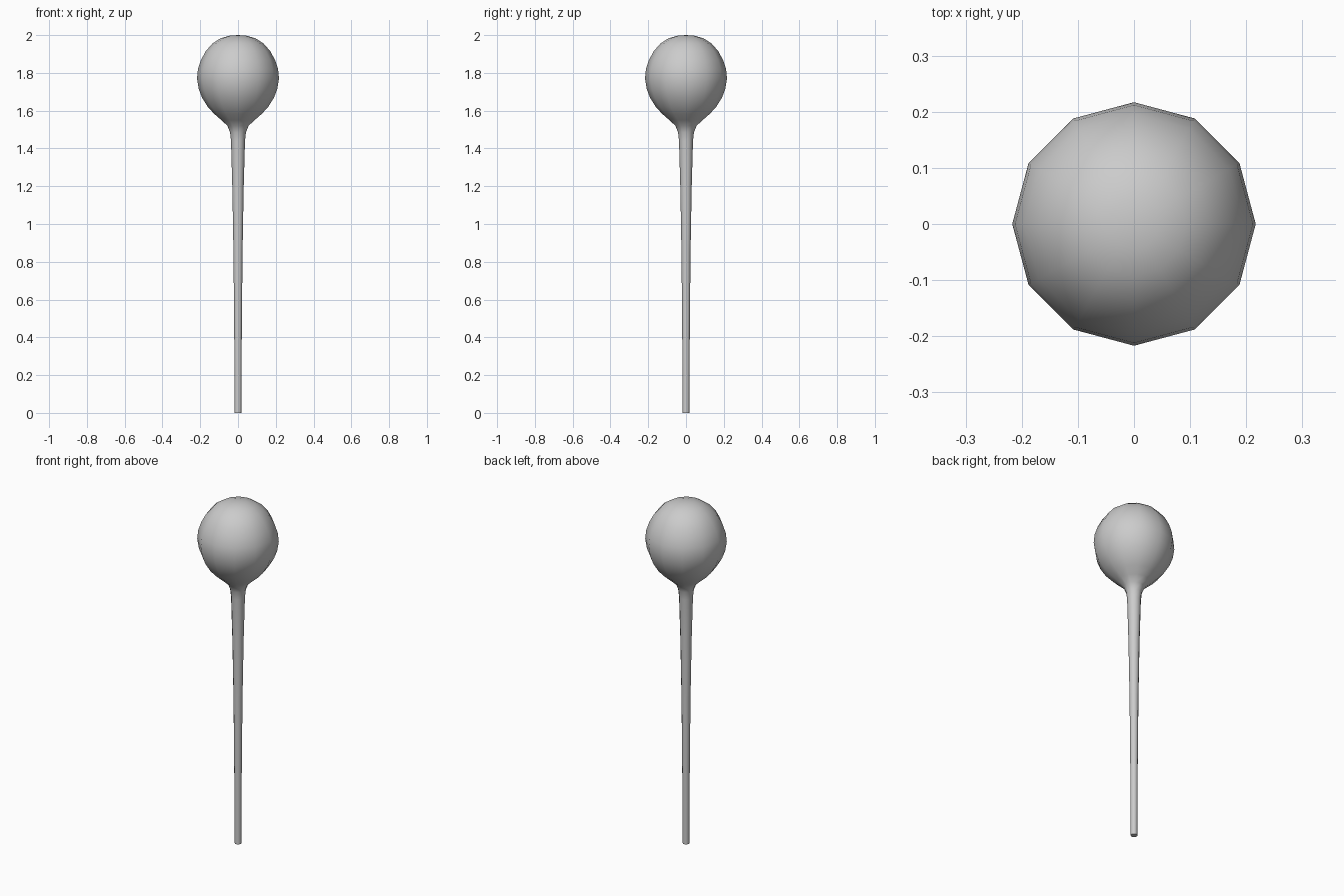
import bpy, bmesh, math

if "Cube" in bpy.data.objects:
    bpy.data.objects.remove(bpy.data.objects["Cube"])

SIDES = 12

# Half profile (radius, height) from the stem foot to the crown
PROFILE = [
    (0.018, 0.0), (0.020, 0.42), (0.024, 0.85), (0.030, 1.19), (0.037, 1.44),
    (0.042, 1.485), (0.056, 1.52), (0.088, 1.55), (0.126, 1.583), (0.160, 1.62),
    (0.190, 1.668), (0.208, 1.715), (0.217, 1.77), (0.212, 1.82), (0.196, 1.868),
    (0.171, 1.915), (0.136, 1.955), (0.093, 1.983), (0.045, 1.997),
]

grey = bpy.data.materials.new("light_grey")
grey.diffuse_color = (0.6, 0.6, 0.6, 1)
grey.use_nodes = True
grey.node_tree.nodes["Principled BSDF"].inputs["Base Color"].default_value = grey.diffuse_color

# Lathe the profile into one continuous stem and bulb
bm = bmesh.new()
rings = []
for r, z in PROFILE:
    rings.append([bm.verts.new((r * math.cos(a), r * math.sin(a), z))
                  for a in (2 * math.pi * i / SIDES for i in range(SIDES))])
for low, high in zip(rings, rings[1:]):
    for i in range(SIDES):
        j = (i + 1) % SIDES
        bm.faces.new((low[i], low[j], high[j], high[i]))

# Flat foot and shallow crown
bm.faces.new(rings[0][::-1])
tip = bm.verts.new((0, 0, 2.0))
for i in range(SIDES):
    bm.faces.new((rings[-1][i], rings[-1][(i + 1) % SIDES], tip))

mesh = bpy.data.meshes.new("bulb_on_stem")
bm.to_mesh(mesh)
bm.free()
mesh.materials.append(grey)
obj = bpy.data.objects.new("bulb_on_stem", mesh)
bpy.context.collection.objects.link(obj)

# Smooth sides with a crisp edge around the foot
bpy.context.view_layer.objects.active = obj
obj.select_set(True)
bpy.ops.object.shade_smooth_by_angle(angle=math.radians(50))
